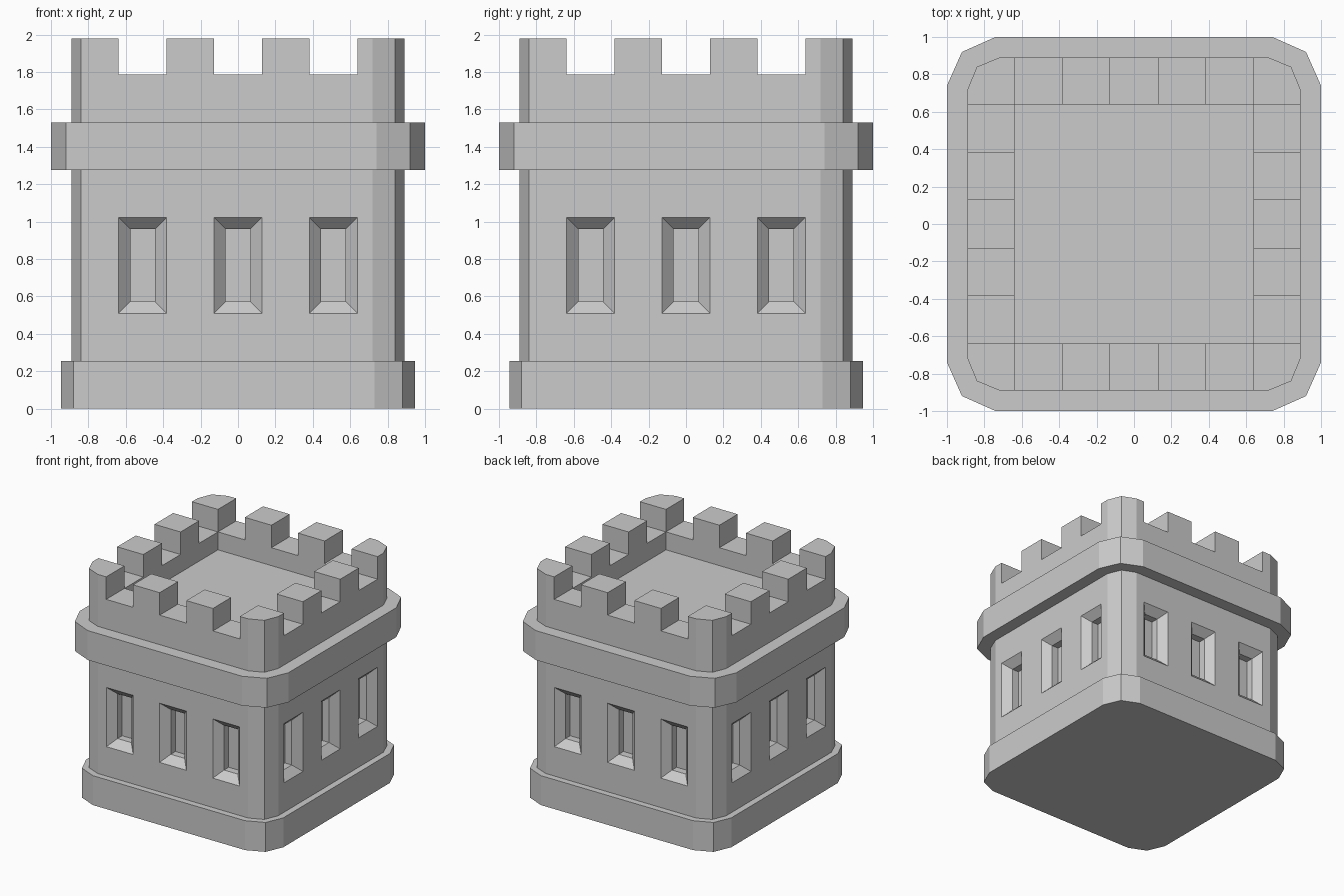
import bpy, bmesh
from math import pi
from mathutils import Matrix, Vector

if "Cube" in bpy.data.objects:
    bpy.data.objects.remove(bpy.data.objects["Cube"])

TOP, NOTCH, FLOOR = 1.98, 1.785, 1.63
OUT, INN = 0.89, 0.64
BASE = (0.945, 0.73, 0.88)     # half width, start of corner, corner middle
BODY = (OUT, 0.72, 0.84)
BAND = (1.0, 0.74, 0.92)


def quarter(k):
    return Matrix.Rotation(k * pi / 2, 4, 'Z')


def outline(shape, z):
    h, s, d = shape
    return [quarter(k) @ Vector((x, y, z))
            for k in range(4) for x, y in ((h, s), (d, d), (s, h))]


def loft(bm, loops, bottom=True):
    """Join a stack of matching point loops and cap the ends."""
    rings = [[bm.verts.new(p) for p in loop] for loop in loops]
    n = len(rings[0])
    faces = []
    for a, b in zip(rings, rings[1:]):
        for i in range(n):
            j = (i + 1) % n
            faces.append(bm.faces.new((a[i], a[j], b[j], b[i])))
    if bottom:
        bm.faces.new(rings[0][::-1])
    bm.faces.new(rings[-1])


def rect(x0, x1, y0, y1, z):
    return [Vector(p) for p in ((x0, y0, z), (x1, y0, z), (x1, y1, z), (x0, y1, z))]


def finish(bm, name, recalc=False):
    if recalc:
        bmesh.ops.recalc_face_normals(bm, faces=bm.faces)
    me = bpy.data.meshes.new(name)
    bm.to_mesh(me)
    bm.free()
    ob = bpy.data.objects.new(name, me)
    bpy.context.collection.objects.link(ob)
    return ob


# Tower: plinth, wall, projecting band and parapet as one stepped shell
bm = bmesh.new()
steps = [(BASE, 0), (BASE, 0.255), (BODY, 0.255), (BODY, 1.275),
         (BAND, 1.275), (BAND, 1.53), (BODY, 1.53), (BODY, NOTCH)]
loft(bm, [outline(s, z) for s, z in steps])
tower = finish(bm, "tower")

# Cutters: sunken roof and three splayed windows per side
bm = bmesh.new()
loft(bm, [rect(-INN, INN, -INN, INN, z) for z in (FLOOR, 2.2)])
for k in range(4):
    for cx in (-0.51, 0, 0.51):
        loops = []
        for depth, inset in ((-0.02, -0.02), (0.064, 0.062), (0.128, 0.062)):
            w, h, y = 0.128 - inset, 0.256 - inset, -OUT + depth
            loops.append([quarter(k) @ Vector((cx + sx * w, y, 0.766 + sz * h))
                          for sx, sz in ((-1, -1), (1, -1), (1, 1), (-1, 1))])
        loft(bm, loops)
cutter = finish(bm, "opening_cutter", True)
cutter.hide_render = True

mod = tower.modifiers.new("openings", 'BOOLEAN')
mod.operation = 'DIFFERENCE'
mod.solver = 'EXACT'
mod.object = cutter
bpy.context.view_layer.update()
dg = bpy.context.evaluated_depsgraph_get()
carved = bpy.data.meshes.new_from_object(tower.evaluated_get(dg))
tower.modifiers.clear()
tower.data = carved
bpy.data.objects.remove(cutter)

# Battlements: one corner block and two middle blocks per side
h, s, d = BODY
corner = [(INN, INN), (h, INN), (h, s), (d, d), (s, h), (INN, h)]
bm = bmesh.new()
for k in range(4):
    loft(bm, [[quarter(k) @ Vector((x, y, z)) for x, y in corner]
              for z in (NOTCH, TOP)], bottom=False)
    for x0 in (-0.383, 0.128):
        loft(bm, [[quarter(k) @ p for p in rect(x0, x0 + 0.255, -OUT, -INN, z)]
                  for z in (NOTCH, TOP)], bottom=False)
finish(bm, "battlements")
